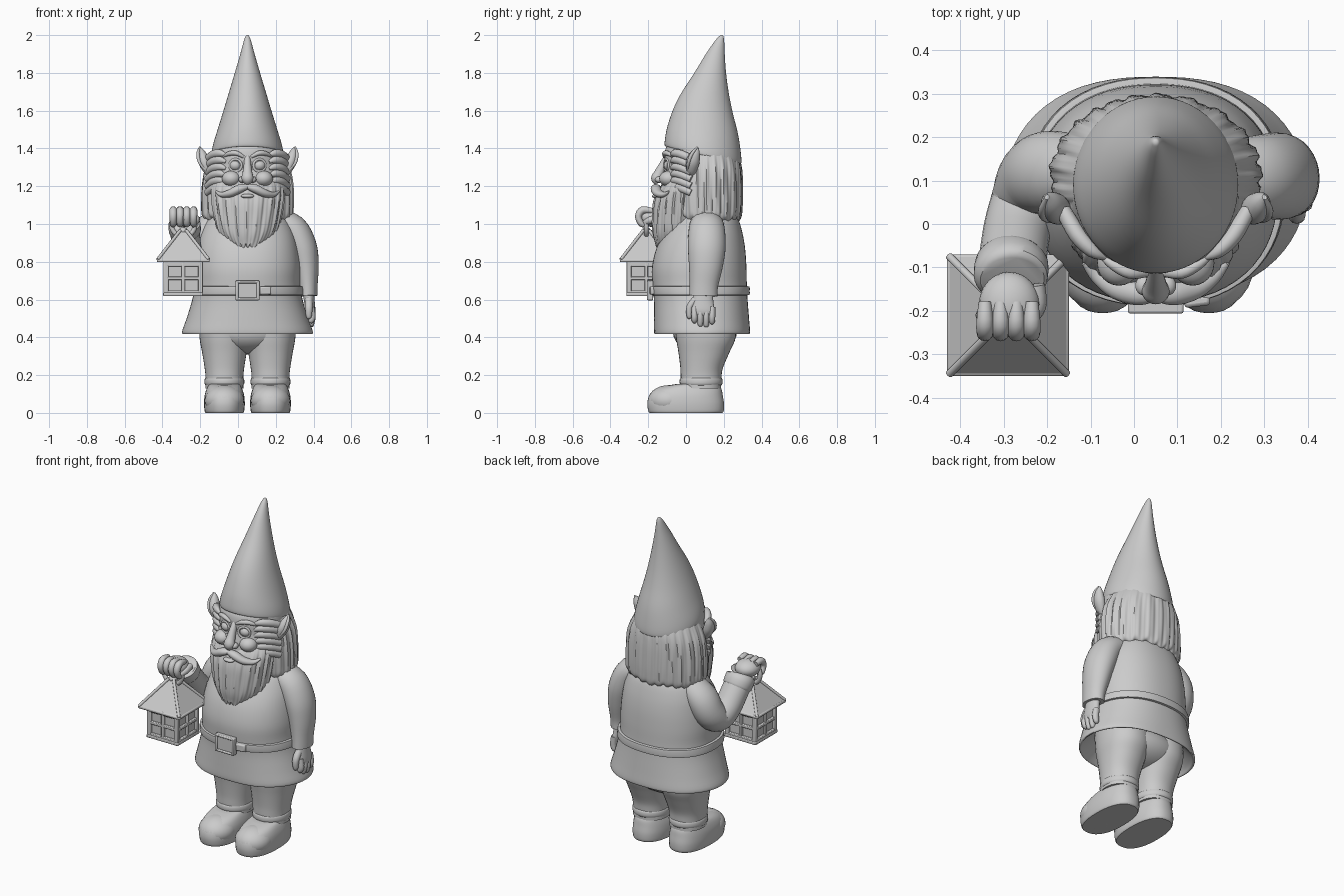
import bpy, bmesh, math
from mathutils import Vector
from math import sin, cos, pi

CX = 0.05  # the figure's own symmetry line


def spline(secs, steps):
    """Catmull-Rom interpolation through tuples."""
    out = []
    for i in range(len(secs) - 1):
        p = [secs[max(0, min(len(secs) - 1, i + k))] for k in (-1, 0, 1, 2)]
        for s in range(steps):
            t = s / steps
            out.append([0.5 * (2 * b + (c - a) * t + (2 * a - 5 * b + 4 * c - d) * t * t
                               + (3 * b - a - 3 * c + d) * t ** 3) for a, b, c, d in zip(*p)])
    return out + [list(secs[-1])]


def loft(name, secs, n=32, steps=4, ref=None, power=2.0, mod=None):
    """Skin through sections (x, y, z, rx, ry[, tilt]); level rings, or along the path if ref is given."""
    rows = spline(secs, steps)
    bm = bmesh.new()
    rings = []
    for i, r in enumerate(rows):
        c, u, v = Vector(r[:3]), Vector((1, 0, 0)), Vector((0, 1, r[5] if len(r) > 5 else 0))
        if ref:
            t = Vector(rows[min(i + 1, len(rows) - 1)][:3]) - Vector(rows[max(i - 1, 0)][:3])
            t.normalize()
            u = Vector(ref)
            u = (u - t * u.dot(t)).normalized()
            v = t.cross(u)
        ring = []
        for k in range(n):
            a = 2 * pi * k / n
            ca, sa = cos(a), sin(a)
            f = (abs(ca) ** power + abs(sa) ** power) ** (-1 / power)
            g, dz = mod(a, i / (len(rows) - 1)) if mod else (1, 0)
            ring.append(bm.verts.new(c + (u * ca * r[3] + v * sa * r[4]) * f * g + Vector((0, 0, dz))))
        rings.append(ring)
    for p, q in zip(rings, rings[1:]):
        for k in range(n):
            bm.faces.new((p[k], p[(k + 1) % n], q[(k + 1) % n], q[k]))
    bm.faces.new(rings[0])
    bm.faces.new(rings[-1])
    bmesh.ops.recalc_face_normals(bm, faces=bm.faces)
    me = bpy.data.meshes.new(name)
    bm.to_mesh(me)
    bm.free()
    ob = bpy.data.objects.new(name, me)
    bpy.context.collection.objects.link(ob)
    return ob


def ball(name, loc, size):
    bpy.ops.mesh.primitive_uv_sphere_add(segments=24, ring_count=14, location=loc)
    bpy.context.object.name = name
    bpy.context.object.scale = size


def box(name, loc, half, bevel=0.005, rot=0):
    bpy.ops.mesh.primitive_cube_add(size=2, location=loc, rotation=(0, 0, rot))
    ob = bpy.context.object
    ob.name, ob.scale = name, half
    bpy.ops.object.transform_apply(location=False, rotation=False, scale=True)
    m = ob.modifiers.new("bevel", 'BEVEL')
    m.width, m.segments = bevel, 2
    return ob


def ring(name, loc, major, minor, rot=(pi / 2, 0, 0)):
    bpy.ops.mesh.primitive_torus_add(location=loc, rotation=rot, major_radius=major, minor_radius=minor,
                                     major_segments=32, minor_segments=10)
    bpy.context.object.name = name


def strands(count, depth, jag):
    """Radial grooves and a ragged lower edge for hair."""
    def f(a, t):
        w = count * a + 1.6 * sin(3 * a) + 1.2 * sin(5 * t + 2 * a)
        return (1 + depth * min(1, 4 * t) * (sin(w) + 0.5 * sin(2.3 * count // 1 * a + 3 * t)),
                jag * t * t * (sin(w) + 0.6 * sin(7 * a)))
    return f


# Coat with flared, hollow hem
loft("coat", [(CX, .085, .50, .25, .19), (CX, .085, .44, .315, .23), (CX, .085, .417, .335, .248),
              (CX, .085, .43, .345, .255), (CX, .082, .50, .322, .252), (CX, .078, .60, .292, .248),
              (CX, .072, .68, .28, .25), (CX, .07, .77, .28, .25), (CX, .078, .87, .268, .235),
              (CX, .092, .96, .245, .205), (CX, .105, 1.04, .20, .165), (CX, .11, 1.09, .12, .11)],
     n=64, power=2.25, mod=lambda a, t: (1 + .012 * cos(6 * a) * max(0, 1 - 2.5 * t), 0))

# Belt and buckle
loft("belt", [(CX, .076, .622, .275, .235), (CX, .076, .625, .297, .260), (CX, .075, .645, .296, .262),
              (CX, .074, .668, .293, .262), (CX, .074, .671, .275, .235)], n=64, steps=2, power=2.25)
box("buckle_plate", (CX, -.188, .648), (.052, .01, .042))
for s in (-1, 1):
    box("buckle_side", (CX + s * .056, -.19, .648), (.008, .016, .052))
    box("buckle_bar", (CX, -.19, .648 + s * .045), (.06, .016, .007))
box("belt_tip", (.145, -.178, .648), (.03, .012, .022), .008, .12)

# Trousers and shoes
ball("seat", (CX, .10, .43), (.25, .17, .12))
for s in (-1, 1):
    x = CX + s * .122
    loft("leg", [(x, .10, .50, .135, .16), (x, .105, .40, .132, .158), (x, .095, .32, .118, .135),
                 (x, .083, .24, .105, .113), (x, .08, .19, .1, .108), (x, .08, .13, .1, .106)], power=2.2)
    loft("trouser_cuff", [(x, .08, .19, .094, .10), (x, .08, .18, .104, .112), (x, .08, .155, .105, .113),
                          (x, .08, .14, .095, .10)])
    loft("shoe", [(x, 0, 0, .1, .193), (x, 0, .012, .105, .2), (x, -.002, .05, .108, .203),
                  (x, 0, .09, .105, .195), (x, .012, .12, .097, .178), (x, .032, .14, .088, .15),
                  (x, .06, .152, .08, .115)], n=40, power=2.4)
    ball("toe_cap", (x, -.09, .065), (.105, .112, .082))
    for o in bpy.context.selected_objects:      # flatten toe cap underside
        for v in o.data.vertices:
            v.co.z = max(v.co.z, -.065 / .082)

# Hanging arm
loft("hanging_sleeve", [(.20, .11, 1.02, .06, .08), (.285, .11, .975, .08, .095), (.335, .11, .88, .082, .1),
                        (.358, .105, .78, .07, .09), (.368, .095, .68, .054, .076), (.37, .092, .62, .05, .074)],
     ref=(1, 0, 0))
loft("hanging_palm", [(.372, .092, .64, .03, .05), (.378, .09, .59, .028, .055), (.385, .09, .54, .025, .062),
                      (.386, .09, .515, .018, .055)], ref=(1, 0, 0))
for k, tip in enumerate((.475, .458, .455, .47)):
    y = .045 + .031 * k
    loft("finger", [(.386, y, .56, .018, .017), (.392, y, .51, .019, .017), (.386, y, tip + .01, .015, .014),
                    (.384, y, tip, .006, .006)], n=12, ref=(1, 0, 0))
loft("thumb", [(.375, .05, .6, .02, .02), (.375, .02, .56, .02, .018), (.375, .018, .51, .015, .014),
               (.375, .02, .498, .005, .005)], n=12, ref=(1, 0, 0))

# Raised arm
loft("raised_sleeve", [(-.11, .12, 1.01, .07, .08), (-.19, .12, .94, .085, .095), (-.228, .105, .86, .085, .09),
                       (-.25, .05, .81, .08, .08), (-.268, -.01, .85, .078, .075), (-.278, -.07, .93, .078, .072),
                       (-.284, -.12, 1.0, .08, .072)], ref=(1, 0, 0))
ball("elbow", (-.243, .065, .82), (.082, .085, .08))
loft("raised_cuff", [(-.28, -.085, .95, .076, .07), (-.281, -.092, .96, .084, .076), (-.284, -.12, 1.0, .085, .077),
                     (-.284, -.127, 1.01, .07, .06)], ref=(1, 0, 0), steps=2)
ball("fist", (-.287, -.185, 1.035), (.07, .075, .05))
for k in range(4):
    x = -.343 + .036 * k
    loft("curled_finger", [(x, -.18, 1.07, .015, .015), (x, -.23, 1.073, .02, .02), (x, -.252, 1.04, .019, .018),
                           (x, -.235, 1.0, .017, .016), (x, -.205, .995, .01, .01)], n=12, ref=(1, 0, 0))
loft("curled_thumb", [(-.225, -.14, 1.03, .02, .02), (-.222, -.19, 1.02, .02, .02), (-.24, -.225, 1.0, .012, .012)],
     n=12, ref=(0, 0, 1))

# Lantern
LX, LY = -.29, -.21
ring("lantern_ring", (LX, LY, .995), .062, .013)
box("lantern_core", (LX, LY, .715), (.09, .09, .09))
box("lantern_base", (LX, LY, .628), (.106, .106, .01))
box("lantern_eave", (LX, LY, .807), (.14, .14, .009), .006)
bpy.ops.mesh.primitive_cone_add(vertices=4, radius1=.137 * 2 ** .5, radius2=.02, depth=.155,
                                location=(LX, LY, .89), rotation=(0, 0, pi / 4))
bpy.context.object.name = "lantern_roof"
ball("lantern_knob", (LX, LY, .963), (.024, .024, .02))
for k in range(4):
    a = k * pi / 2
    d, t = Vector((sin(a), -cos(a), 0)), Vector((cos(a), sin(a), 0))
    mid = Vector((LX, LY, .712)) + d * .093
    for u in (-1, 0, 1):
        box("window_post", mid + t * u * .091, (.013 if u else .009, .011, .09), .004, a)
    for u in (-1, 0, 1):
        box("window_bar", mid + Vector((0, 0, u * .076)), (.1, .0105, .013 if u else .009), .004, a)
    c = d + t
    loft("roof_ridge", [(LX + c.x * .135, LY + c.y * .135, .812, .009, .009),
                        (LX + c.x * .016, LY + c.y * .016, .966, .009, .009)], n=10, ref=(0, 0, 1))

# Head
loft("head", [(CX, .08, 1.46, .13, .13), (CX, .075, 1.41, .178, .178), (CX, .065, 1.35, .19, .18),
              (CX, .06, 1.30, .196, .172), (CX, .06, 1.24, .2, .185), (CX, .06, 1.17, .2, .19),
              (CX, .07, 1.08, .17, .16)], n=48)
loft("nose", [(CX, -.09, 1.37, .016, .016), (CX, -.118, 1.32, .019, .02), (CX, -.142, 1.27, .026, .026),
              (CX, -.155, 1.24, .032, .03), (CX, -.15, 1.215, .018, .018)], n=20, ref=(1, 0, 0))
ball("lower_lip", (CX, -.158, 1.148), (.035, .022, .012))
for s in (-1, 1):
    X = lambda d: CX + s * d
    ball("eye", (X(.063), -.084, 1.31), (.034, .034, .03))
    ring("eyelid", (X(.063), -.102, 1.31), .033, .007, (pi / 2, 0, s * .3))
    ball("nostril", (X(.028), -.142, 1.235), (.019, .022, .017))
    ball("cheek", (X(.085), -.09, 1.24), (.05, .052, .042))
    loft("eyebrow", [(X(.02), -.112, 1.355, .008, .01), (X(.06), -.112, 1.375, .013, .014),
                     (X(.1), -.092, 1.372, .012, .012), (X(.13), -.07, 1.355, .004, .004)], n=12, ref=(0, 0, 1))
    loft("moustache", [(X(-.005), -.155, 1.198, .012, .02), (X(.04), -.16, 1.187, .023, .027),
                       (X(.09), -.147, 1.163, .021, .026), (X(.135), -.118, 1.155, .014, .018),
                       (X(.165), -.09, 1.172, .005, .006)], n=16, ref=(0, 0, 1))
    for k in range(6):          # side whiskers in rows
        z = 1.375 - .036 * k
        loft("side_whisker", [(X(.115), -.078, z - .01, .008, .006), (X(.145), -.062, z, .019, .016),
                              (X(.18), -.025, z - .006, .022, .02), (X(.212), .03, z - .03, .02, .018)],
             n=12, ref=(0, 0, 1))
    # Pointed ears with a cupped rim
    loft("ear", [(X(.19), .035, 1.255, .012, .015), (X(.212), .03, 1.285, .022, .028),
                 (X(.23), .036, 1.33, .03, .036), (X(.243), .05, 1.375, .022, .025),
                 (X(.25), .062, 1.405, .005, .006)], n=20, ref=(1, 0, 0))
    loft("ear_rim", [(X(.205), .01, 1.27, .006, .006), (X(.25), .012, 1.32, .009, .009),
                     (X(.262), .03, 1.37, .009, .009), (X(.252), .06, 1.407, .005, .005)], n=10, ref=(0, 1, 0))

# Hair and beard
loft("hair", [(CX, .105, 1.41, .16, .15), (CX, .105, 1.34, .2, .18), (CX, .108, 1.27, .228, .187),
              (CX, .108, 1.18, .24, .19), (CX, .11, 1.09, .242, .187), (CX, .11, 1.035, .235, .18),
              (CX, .11, 1.02, .2, .15), (CX, .11, 1.05, .12, .09)],
     n=192, steps=5, mod=strands(23, .018, .014))
loft("beard", [(CX, -.01, 1.25, .17, .08), (CX, -.015, 1.19, .192, .125), (CX, -.02, 1.12, .19, .148),
               (CX, -.025, 1.04, .178, .15), (CX, -.03, .96, .158, .145), (CX, -.04, .905, .122, .125),
               (CX, -.055, .875, .075, .1), (CX, -.06, .862, .025, .06)],
     n=192, steps=5, mod=strands(19, .025, .016))

# Pointed hat, leaning back
loft("hat", [(CX, .09, 1.40, .15, .16, -.22), (CX, .09, 1.368, .18, .192, -.23), (CX, .09, 1.372, .19, .203, -.23),
             (CX, .09, 1.42, .182, .2, -.2), (CX, .089, 1.50, .158, .186, -.12), (CX, .09, 1.60, .127, .157, -.06),
             (CX, .1, 1.69, .1, .127, 0), (CX, .128, 1.80, .067, .084, 0), (CX, .155, 1.90, .038, .05, 0),
             (CX, .178, 1.97, .019, .024, 0), (CX, .187, 1.995, .009, .01, 0), (CX, .188, 2.0, .003, .003, 0)],
     n=56)

# Smooth shading, sharp edges kept
bpy.ops.object.select_all(action='SELECT')
bpy.context.view_layer.objects.active = bpy.data.objects["coat"]
bpy.ops.object.shade_smooth_by_angle(angle=math.radians(42))
